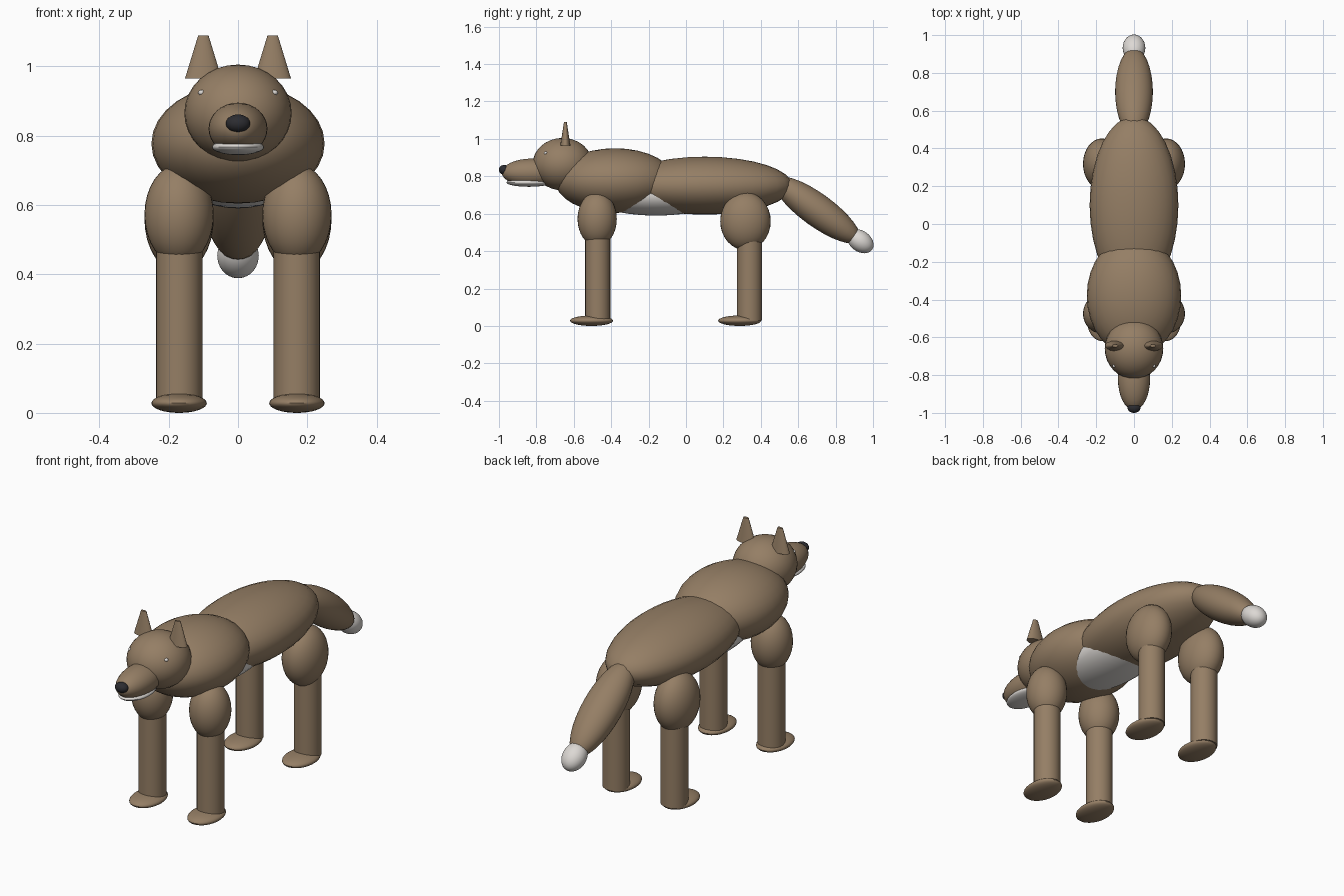
import bpy
import math

cube = bpy.data.objects.get("Cube")
if cube:
    bpy.data.objects.remove(cube, do_unlink=True)


def material(name, rgb):
    m = bpy.data.materials.new(name)
    m.use_nodes = True
    m.diffuse_color = (*rgb, 1)
    m.node_tree.nodes["Principled BSDF"].inputs["Base Color"].default_value = (*rgb, 1)
    return m


BROWN = material("brown fur", (0.30, 0.21, 0.13))
WHITE = material("white fur", (0.72, 0.69, 0.66))
BLACK = material("black nose", (0.025, 0.025, 0.03))


def finish(name, mat, scale, tilt=0):
    ob = bpy.context.object
    ob.name = name
    ob.scale = scale
    ob.rotation_euler.x = math.radians(tilt)
    ob.data.materials.append(mat)
    bpy.ops.object.transform_apply(location=False, rotation=True, scale=True)
    bpy.ops.object.shade_smooth_by_angle(angle=math.radians(40))
    return ob


def ellipsoid(name, centre, radii, mat=BROWN, tilt=0):
    bpy.ops.mesh.primitive_uv_sphere_add(segments=32, ring_count=16, location=centre)
    return finish(name, mat, radii, tilt)


def frustum(name, centre, radii, height, taper=1.0):
    bpy.ops.mesh.primitive_cone_add(vertices=24, radius1=1, radius2=taper,
                                    depth=height, location=centre)
    return finish(name, BROWN, (*radii, 1))


# Trunk
ellipsoid("body", (0, 0.10, 0.75), (0.235, 0.47, 0.155))
ellipsoid("chest", (0, -0.38, 0.777), (0.25, 0.32, 0.173))
ellipsoid("belly", (0, -0.16, 0.70), (0.175, 0.36, 0.11), WHITE)

# Head
ellipsoid("head", (0, -0.66, 0.865), (0.155, 0.16, 0.14))
ellipsoid("muzzle", (0, -0.82, 0.82), (0.085, 0.165, 0.075))
ellipsoid("lower_jaw", (0, -0.84, 0.767), (0.075, 0.12, 0.023), WHITE)
ellipsoid("nose", (0, -0.972, 0.835), (0.035, 0.028, 0.026), BLACK)

# Tail slopes down to a pale tip
ellipsoid("tail", (0, 0.70, 0.62), (0.10, 0.28, 0.088), tilt=-36)
ellipsoid("tail_tip", (0, 0.932, 0.453), (0.06, 0.078, 0.056), WHITE, tilt=-36)

# Paired parts
for side, s in (("left", 1), ("right", -1)):
    frustum(side + "_ear", (s * 0.10, -0.645, 1.027), (0.053, 0.027), 0.125, 0.28)
    ellipsoid(side + "_eye", (s * 0.105, -0.75, 0.924), (0.01, 0.01, 0.008), WHITE)

    # Leg layout: thigh y, thigh z, thigh depth, thigh height, shin y, paw y
    for end, ty, tz, ry, rz, ly, py in (
            ("front", -0.475, 0.572, 0.105, 0.145, -0.472, -0.505),
            ("rear", 0.318, 0.56, 0.135, 0.155, 0.34, 0.287)):
        label = side + "_" + end
        ellipsoid(label + "_thigh", (s * 0.17, ty, tz), (0.10, ry, rz))
        frustum(label + "_leg", (s * 0.17, ly, 0.29), (0.067, 0.067), 0.52)
        ellipsoid(label + "_paw", (s * 0.17, py, 0.028), (0.08, 0.115, 0.028))
